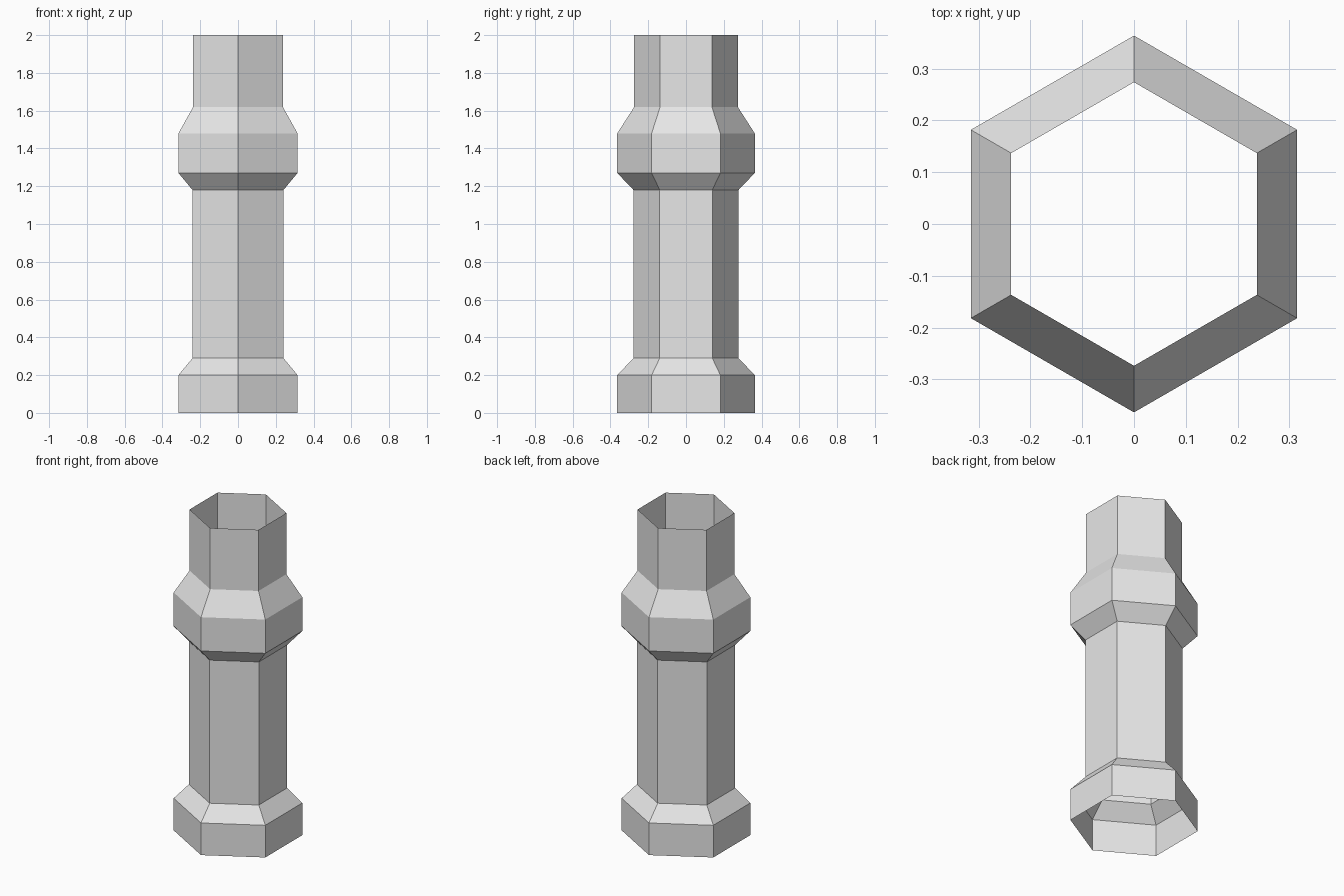
import bpy
import bmesh
from math import cos, sin, pi

cube = bpy.data.objects.get("Cube")
if cube:
    bpy.data.objects.remove(cube, do_unlink=True)

# Plain grey material
grey = bpy.data.materials.new("plain grey")
grey.use_nodes = True
colour = (0.8, 0.8, 0.8, 1)
grey.diffuse_color = colour
grey.node_tree.nodes["Principled BSDF"].inputs["Base Color"].default_value = colour

# Profile from the foot to the open rim: (corner radius, height)
PROFILE = [(0.364, 0), (0.364, 0.2), (0.278, 0.29), (0.278, 1.18),
           (0.364, 1.27), (0.364, 1.48), (0.274, 1.62), (0.274, 2)]
SIDES = 6


def hexagonal_tube(name, profile):
    """Open, thin-walled tube with corners at the front and back."""
    bm = bmesh.new()
    rings = []
    for radius, z in profile:
        angles = [pi / 2 + 2 * pi * i / SIDES for i in range(SIDES)]
        rings.append([bm.verts.new((radius * cos(a), radius * sin(a), z)) for a in angles])
    for low, high in zip(rings, rings[1:]):
        for i in range(SIDES):
            j = (i + 1) % SIDES
            bm.faces.new((low[i], low[j], high[j], high[i]))
    mesh = bpy.data.meshes.new(name)
    bm.to_mesh(mesh)
    bm.free()
    mesh.materials.append(grey)
    obj = bpy.data.objects.new(name, mesh)
    bpy.context.collection.objects.link(obj)
    return obj


# Column with a flared foot and a raised collar
hexagonal_tube("hexagonal_column", PROFILE)
